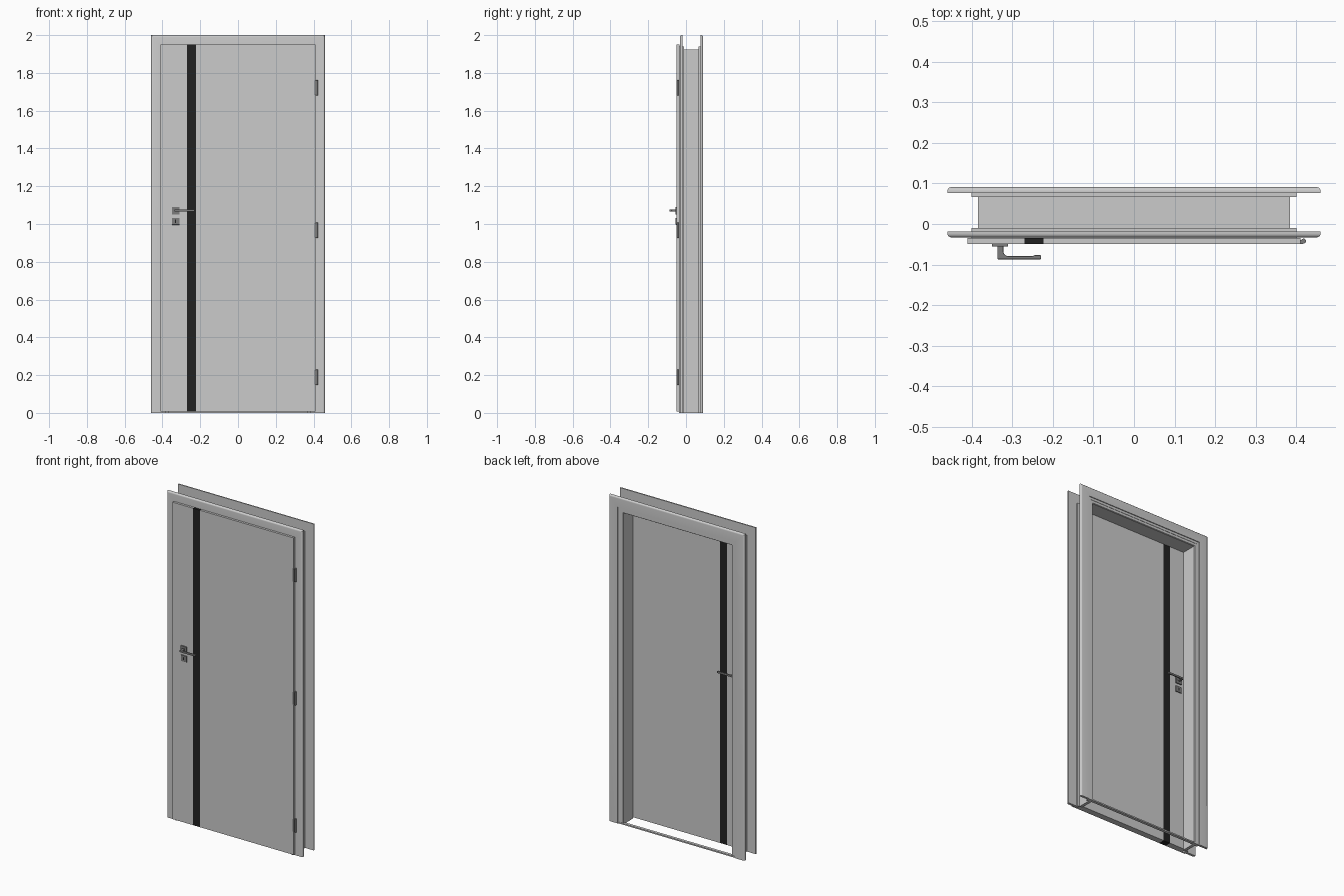
import bpy, bmesh, math

if "Cube" in bpy.data.objects:
    bpy.data.objects.remove(bpy.data.objects["Cube"])


def material(name, c):
    m = bpy.data.materials.new(name)
    m.diffuse_color = (c, c, c, 1)
    m.use_nodes = True
    m.node_tree.nodes["Principled BSDF"].inputs["Base Color"].default_value = m.diffuse_color
    return m


DARK = material("dark_inlay", 0.015)
METAL = material("grey_metal", 0.2)


def finish(name, bm, mat=None, smooth=False):
    bmesh.ops.recalc_face_normals(bm, faces=bm.faces[:])
    me = bpy.data.meshes.new(name)
    bm.to_mesh(me)
    bm.free()
    ob = bpy.data.objects.new(name, me)
    bpy.context.collection.objects.link(ob)
    if mat:
        me.materials.append(mat)
    if smooth:
        bpy.ops.object.select_all(action='DESELECT')
        ob.select_set(True)
        bpy.context.view_layer.objects.active = ob
        bpy.ops.object.shade_smooth_by_angle(angle=math.radians(35))
    return ob


def loft(name, rings, mat=None, smooth=False):
    """Join closed rings of equal length and cap both ends."""
    bm = bmesh.new()
    vs = [[bm.verts.new(p) for p in r] for r in rings]
    n = len(rings[0])
    for a, b in zip(vs, vs[1:]):
        for i in range(n):
            j = (i + 1) % n
            bm.faces.new((a[i], a[j], b[j], b[i]))
    bm.faces.new(vs[0])
    bm.faces.new(vs[-1])
    return finish(name, bm, mat, smooth)


def box(name, x0, x1, y0, y1, z0, z1, mat=None, bevel=0):
    rect = [(x0, z0), (x1, z0), (x1, z1), (x0, z1)]
    ob = loft(name, [[(x, y, z) for x, z in rect] for y in (y0, y1)], mat)
    if bevel:
        m = ob.modifiers.new("bevel", 'BEVEL')
        m.width, m.segments = bevel, 2
    return ob


HALF_W, TOP = 0.46, 2.0


def surround(name, profile):
    """Sweep a profile of (inset, y) up one jamb, across the head and down."""
    rings = []
    for side, head in ((-1, 0), (-1, 1), (1, 1), (1, 0)):
        rings.append([(side * (HALF_W - d), y, TOP - d if head else 0)
                      for d, y in profile])
    return loft(name, rings, smooth=True)


def arc(cy, sign, r=0.01):
    """Rounded outer edge of a casing, from its side to its face."""
    return [(r - r * math.cos(t * math.pi / 10), cy + sign * r * math.sin(t * math.pi / 10))
            for t in range(6)]


# Casings with an inner tongue, and the door lining between them
surround("front_casing", [(0, -0.018)] + arc(-0.023, -1) +
         [(0.06, -0.033), (0.06, -0.038), (0.075, -0.038), (0.075, -0.010), (0.06, -0.010), (0.06, -0.018)])
surround("back_casing", [(0, 0.077)] + arc(0.081, 1) +
         [(0.06, 0.091), (0.06, 0.086), (0.075, 0.086), (0.075, 0.066), (0.06, 0.066), (0.06, 0.077)])
surround("lining", [(0.075, -0.010), (0.093, -0.010), (0.093, 0.080), (0.090, 0.084), (0.075, 0.084)])
box("threshold_strip", -0.40, 0.40, 0.070, 0.088, 0, 0.008)

# Rebated leaf: two panels with a dark vertical inlay between them
FRONT, STEP, BACK = -0.049, -0.035, -0.011


def leaf_panel(name, lip, body, mat=None):
    rings = []
    for (x0, x1), y, top in ((lip, FRONT, 1.95), (lip, STEP, 1.95),
                             (body, STEP, 1.924), (body, BACK, 1.924)):
        rings.append([(x0, y, 0.008), (x1, y, 0.008), (x1, y, top), (x0, y, top)])
    return loft(name, rings, mat)


leaf_panel("leaf_narrow_panel", (-0.41, -0.27), (-0.384, -0.27))
leaf_panel("leaf_inlay", (-0.27, -0.223), (-0.27, -0.223), DARK)
leaf_panel("leaf_wide_panel", (-0.223, 0.41), (-0.223, 0.384))

# Handle sets on both faces, mirrored about the leaf
LEVER = [(-0.337, 0), (-0.337, 0.038), (-0.25, 0.038), (-0.229, 0.038), (-0.229, 0.028),
         (-0.245, 0.028), (-0.25, 0.030), (-0.312, 0.030), (-0.319, 0.027), (-0.322, 0.020), (-0.322, 0)]
for side, base, s in (("front", FRONT, -1), ("back", BACK, 1)):
    box(side + "_handle_rose", -0.35, -0.31, base, base + s * 0.007, 1.05, 1.09, METAL, 0.001)
    box(side + "_key_plate", -0.35, -0.31, base, base + s * 0.006, 0.996, 1.033, METAL, 0.001)
    box(side + "_keyhole", -0.333, -0.327, base, base + s * 0.0065, 1.006, 1.023, DARK)
    lever = loft(side + "_lever", [[(x, base + s * d, z) for x, d in LEVER]
                                   for z in (1.065, 1.077)], METAL)
    b = lever.modifiers.new("bevel", 'BEVEL')
    b.width, b.segments = 0.002, 2

# Hinges: knuckle and small leaf plate
for i, z in enumerate((0.188, 0.967, 1.722)):
    ring = [(0.418 + 0.006 * math.cos(k * math.pi / 8), -0.042 + 0.006 * math.sin(k * math.pi / 8))
            for k in range(16)]
    loft(f"hinge_knuckle_{i}", [[(x, y, h) for x, y in ring] for h in (z - 0.041, z + 0.041)], METAL, True)
    box(f"hinge_plate_{i}", 0.404, 0.416, -0.0495, -0.040, z - 0.039, z + 0.039, METAL)
